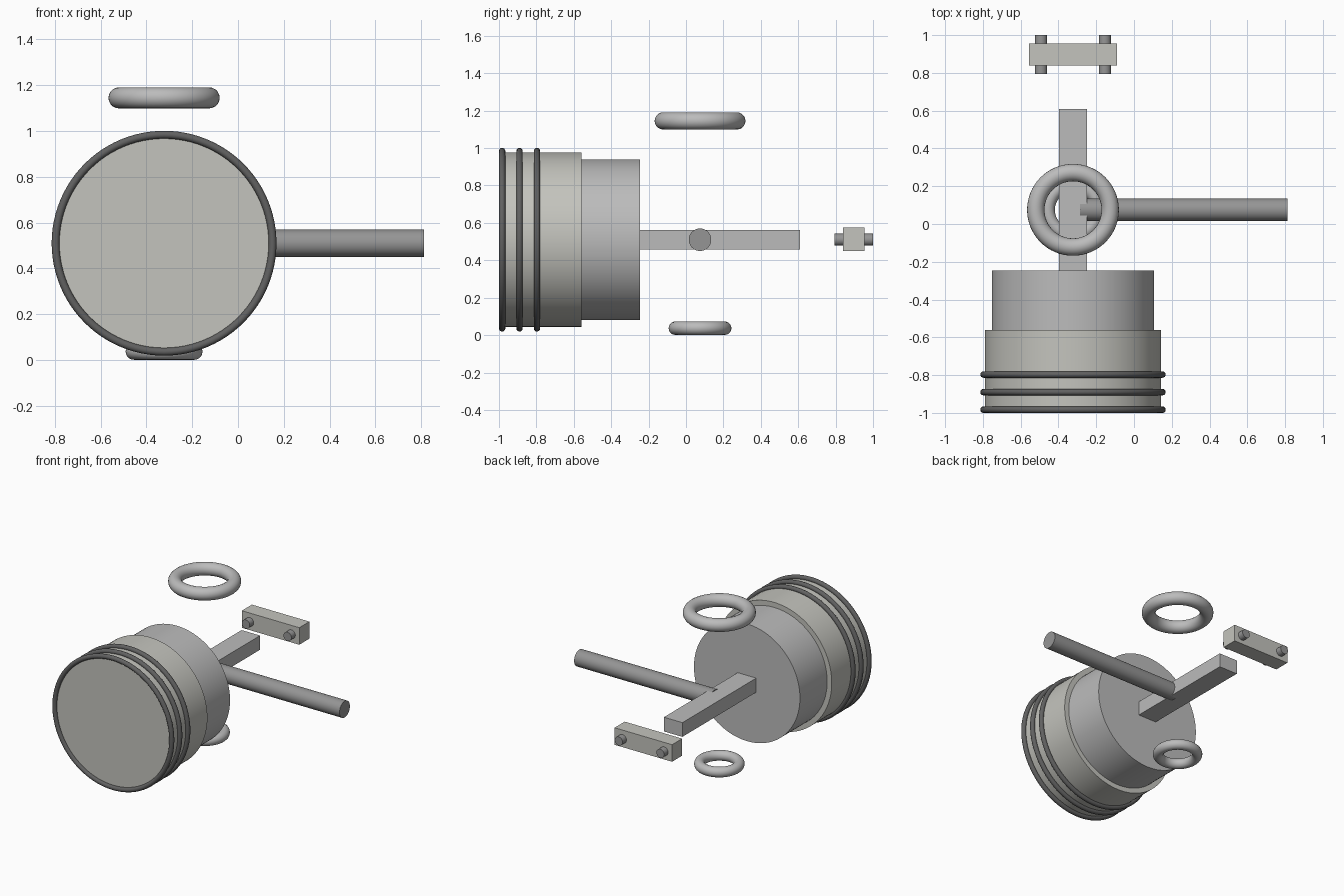
import bpy
from math import pi, radians

if "Cube" in bpy.data.objects:
    bpy.data.objects.remove(bpy.data.objects["Cube"])

CX, CZ, PIN_Y = -0.323, 0.51, 0.075   # piston axis and pin position


def material(name, r, g, b):
    m = bpy.data.materials.new(name)
    m.diffuse_color = (r, g, b, 1)
    m.use_nodes = True
    m.node_tree.nodes["Principled BSDF"].inputs["Base Color"].default_value = m.diffuse_color
    return m


ALLOY = material("alloy", 0.55, 0.55, 0.51)
STEEL = material("steel", 0.5, 0.5, 0.5)
DARK = material("dark_steel", 0.12, 0.12, 0.12)
MID = material("mid_steel", 0.3, 0.3, 0.3)


def finish(name, mat, smooth=True):
    ob = bpy.context.object
    ob.name = name
    ob.data.materials.append(mat)
    if smooth:
        bpy.ops.object.shade_smooth_by_angle(angle=radians(35))
    return ob


def cylinder_y(name, x, z, r, y0, y1, mat, sides=96):
    bpy.ops.mesh.primitive_cylinder_add(
        vertices=sides, radius=r, depth=y1 - y0,
        location=(x, (y0 + y1) / 2, z), rotation=(pi / 2, 0, 0))
    return finish(name, mat)


def torus(name, loc, major, minor, mat, rot=(0, 0, 0), segs=64):
    bpy.ops.mesh.primitive_torus_add(
        major_radius=major, minor_radius=minor, major_segments=segs,
        minor_segments=20, location=loc, rotation=rot)
    return finish(name, mat)


def box(name, loc, size, mat):
    bpy.ops.mesh.primitive_cube_add(size=1, location=loc)
    bpy.context.object.scale = size
    bpy.ops.object.transform_apply(location=False, rotation=False, scale=True)
    return finish(name, mat, smooth=False)


# Piston body: wide crown and narrower skirt
cylinder_y("piston_crown", CX, CZ, 0.467, -0.983, -0.56, ALLOY)
cylinder_y("piston_skirt", CX, CZ, 0.43, -0.56, -0.245, STEEL)

# Three piston rings
for i in range(3):
    torus(f"piston_ring_{i + 1}", (CX, -0.983 + 0.093 * i, CZ),
          0.474, 0.017, DARK, (pi / 2, 0, 0), 96)

# Connecting rod
box("connecting_rod", (CX, 0.175, CZ), (0.15, 0.87, 0.104), STEEL)

# Wrist pin, pulled out to the right
bpy.ops.mesh.primitive_cylinder_add(
    vertices=48, radius=0.06, depth=1.1,
    location=(0.263, PIN_Y, CZ), rotation=(0, pi / 2, 0))
finish("wrist_pin", MID)

# Rod end rings floating above and below
torus("rod_big_end", (CX, PIN_Y, 1.145), 0.197, 0.046, STEEL)
torus("rod_small_end", (CX, PIN_Y, 0.037), 0.132, 0.036, STEEL)

# Rod cap with two bolts
box("rod_cap", (CX, 0.897, CZ + 0.002), (0.466, 0.117, 0.125), ALLOY)
for side, s in (("left", -1), ("right", 1)):
    cylinder_y(f"cap_bolt_{side}", CX + s * 0.169, CZ, 0.032,
               0.793, 1.0, MID, 32)
